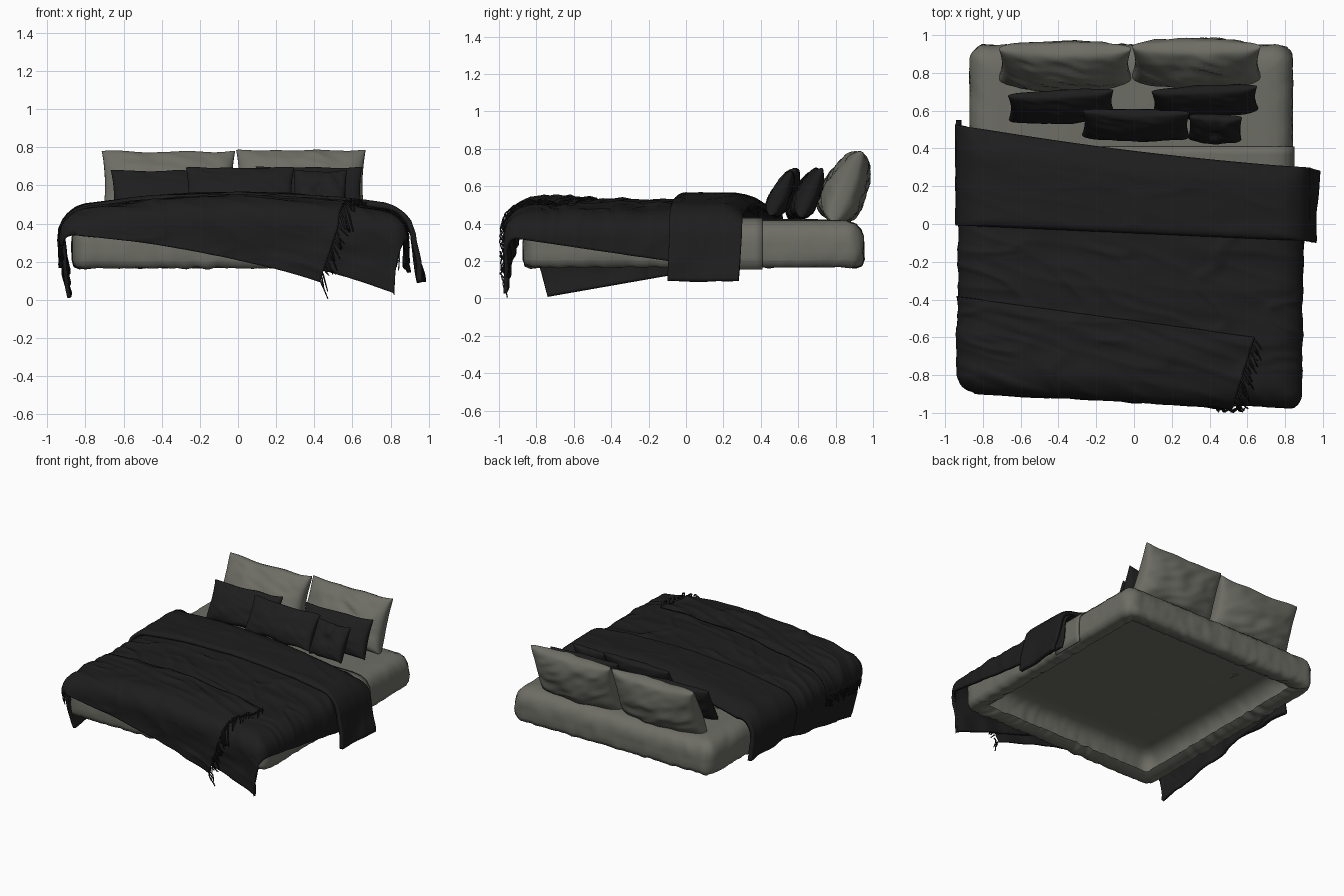
import bpy, bmesh, math, random
from mathutils import Vector, Euler, noise

if "Cube" in bpy.data.objects:
    bpy.data.objects.remove(bpy.data.objects["Cube"])

random.seed(4)


def material(name, col):
    m = bpy.data.materials.new(name)
    m.diffuse_color = (*col, 1)
    m.use_nodes = True
    m.node_tree.nodes["Principled BSDF"].inputs["Base Color"].default_value = m.diffuse_color
    return m


GREY = material("warm_grey_linen", (0.155, 0.155, 0.132))
BLACK = material("charcoal_black_fabric", (0.0125, 0.0125, 0.013))


def n3(x, y, z=0.0):
    return noise.noise(Vector((x, y, z)))


def clamp(v, a, b):
    return max(a, min(b, v))


def finish(bm, name, mat, thick=0.0):
    me = bpy.data.meshes.new(name)
    bm.to_mesh(me)
    bm.free()
    me.materials.append(mat)
    for p in me.polygons:
        p.use_smooth = True
    ob = bpy.data.objects.new(name, me)
    bpy.context.collection.objects.link(ob)
    if thick:
        s = ob.modifiers.new("thickness", 'SOLIDIFY')
        s.thickness, s.offset = thick, -1
    return ob


def add_grid(bm, nu, nv, f):
    """Sheet of nu x nv cells, f(u, v) gives the position for u, v in 0..1."""
    vs = [[bm.verts.new(f(i / nu, j / nv)) for j in range(nv + 1)] for i in range(nu + 1)]
    for i in range(nu):
        for j in range(nv):
            bm.faces.new((vs[i][j], vs[i + 1][j], vs[i + 1][j + 1], vs[i][j + 1]))


def quad(fl, fr, br, bl, u, v):
    """Point of a flat cloth with four given corners."""
    a, b = Vector(fl).lerp(Vector(fr), u), Vector(bl).lerp(Vector(br), u)
    return a.lerp(b, v)


def drape(X, Y, off=0.0, flare=0.0, rough=1.0):
    """Lay a flat cloth point over the rounded bed and let the excess hang."""
    r, hx, cx = 0.08, 0.91, -0.02
    yy = Y + 0.055 * X
    sx = 1 if X > cx else -1
    qx, qy = abs(X - cx) - (hx - r), (-0.925 + r) - yy
    if qx > 0 and qy > 0:
        l = math.hypot(qx, qy)
        d, n = l - r, Vector((sx * qx / l, -qy / l))
    elif qx > qy:
        d, n = qx - r, Vector((sx, 0))
    else:
        d, n = qy - r, Vector((0, -1))
    hang = max(d, 0)
    c = clamp(1 + d / 0.14, 0, 1)
    up = math.sqrt(1 - c * c)
    px, py = X - n.x * hang, Y - n.y * hang
    # long folds running across the bed, plus sharper creases
    f = n3(X * 1.6 + Y, Y * 6 - X * 1.3)
    g = 1 - 2 * abs(n3(X * 1.5 + 3, Y * 8 + X * 1.8, 2))
    h = max(0, 1 - 6 * abs(n3(X * 1.8 - Y, Y * 5 + X * 2.2, 9)))
    w = rough * (0.012 * f + 0.008 * g * abs(g) + 0.01 * h)
    wave = 0.03 * n3(X * 5, Y * 5, 7) * min(hang * 5, 1)
    out = off * c * (1 if n.x >= 0 else 0.4) + wave + w * c * 0.5
    out += (flare if sx > 0 else -0.12) * hang * abs(n.x)
    z = 0.52 - 0.08 * abs(px / 0.92) ** 2 - 0.11 * (1 - up) - hang + (off + w) * up
    return Vector((px + n.x * out, py + n.y * out, max(z, 0.002)))


# mattress in a fitted sheet, open underneath with a tucked rim
def mattress():
    prof = [(0.13, 0.19), (0.09, 0.172), (0.04, 0.166), (0.01, 0.178), (0, 0.21), (0, 0.25),
            (0, 0.29), (0.003, 0.33), (0.018, 0.37), (0.045, 0.4), (0.09, 0.416), (0.15, 0.42)]
    nv, side = len(prof) - 1, 70

    def f(u, v):
        k = round(v * nv)
        inset, z = prof[k]
        t = (u * 4) % 4
        s, e = int(t), (t % 1) * 2 - 1
        a, b = [(e, -1), (1, e), (-e, 1), (-1, -e)][s]
        hx, hy = 0.855 - inset, 0.91 - inset
        r = max(0.09 - inset, 0)
        p = Vector((a * hx, b * hy))
        q = Vector((clamp(p.x, r - hx, hx - r), clamp(p.y, r - hy, hy - r)))
        if (p - q).length > 1e-6:
            p = q + (p - q).normalized() * r
        if k < nv:
            p *= 1 + 0.008 * n3(a * 9, b * 9, z * 10) + 0.006 * n3(a * 28, b * 28, z * 14)
            z += 0.012 * n3(a * 14, b * 14, 3) * (k < 5)
        return Vector((p.x - 0.015, p.y + 0.04, z))

    def top(u, v):
        a, b = u * 2 - 1, v * 2 - 1
        edge = min(1, 8 * (1 - max(abs(a), abs(b))))
        crease = n3(a * 7 + b * 2, b * 1.5 - a) * 0.006 * edge
        return Vector((a * 0.705 - 0.015, b * 0.76 + 0.04, 0.42 + crease))
    bm = bmesh.new()
    add_grid(bm, side * 4, nv, f)
    add_grid(bm, side, side, top)
    bmesh.ops.remove_doubles(bm, verts=bm.verts, dist=0.0004)
    bmesh.ops.recalc_face_normals(bm, faces=bm.faces)
    finish(bm, "mattress", GREY)


mattress()

# flat sheet edge showing beside the folded duvet
path = [(-0.8, 0.428), (0, 0.432), (0.70, 0.430), (0.77, 0.420), (0.815, 0.395),
        (0.842, 0.35), (0.85, 0.30), (0.85, 0.22), (0.845, 0.155)]
bm = bmesh.new()
add_grid(bm, 8, 6, lambda u, v: Vector((path[round(u * 8)][0], 0.15 + 0.26 * v, path[round(u * 8)][1])))
finish(bm, "top_sheet", GREY, 0.006)

# duvet: a slightly turned rectangle draped over the bed
bm = bmesh.new()
add_grid(bm, 150, 120, lambda u, v: drape(*quad(
    (-1.25, -0.74), (0.85, -1.29), (1.08, 0.28), (-1.05, 0.40), u, v)))
finish(bm, "duvet", BLACK, 0.02)


# turned-back band at the head end of the duvet
def fold(u, v):
    p = quad((-1.09, 0.0), (1.13, -0.10), (1.13, 0.28), (-1.09, 0.55), u, v)
    p.y -= 0.03 * math.sin(math.pi * u) * v
    q = drape(p.x, p.y, 0.042, 0.16, 0.35)
    inside = clamp((0.9 - abs(p.x)) * 8, 0, 1)
    q.z -= inside * (0.055 * clamp((v - 0.7) / 0.3, 0, 1) ** 2 + 0.018 * clamp(1 - v / 0.08, 0, 1) ** 2)
    return q


bm = bmesh.new()
add_grid(bm, 120, 36, fold)
finish(bm, "duvet_fold", BLACK, 0.028)

# throw blanket across the foot
T = [(-0.97, -0.85), (0.43, -1.25), (0.64, -0.60), (-0.97, -0.38)]


def throw_point(u, v):
    p = quad(*T, u, v)
    q = drape(p.x, p.y, 0.016)
    # gathered pleats running along the throw
    q.z += 0.018 * max(0, n3(p.x * 1.5 + 5, p.y * 13 + p.x * 4))
    return q


bm = bmesh.new()
add_grid(bm, 110, 60, throw_point)
finish(bm, "throw_blanket", BLACK, 0.01)

# fringe on both ends of the throw
bm = bmesh.new()
for end, way in ((0, Vector((-1, -0.1))), (1, Vector((0.4, -0.85)))):
    for k in range(34):
        v = (k + 0.5) / 34
        base = quad(*T, end, v)
        tip = base + way * random.uniform(0.05, 0.09) + Vector((random.uniform(-0.01, 0.02), random.uniform(-0.03, 0.03)))
        across = Vector((0.004, 0.002)) if end else Vector((0, 0.004))

        def strand(u, w):
            p = base.lerp(tip, w) + across * (2 * u - 1) * (1 - 0.5 * w)
            return drape(p.x, p.y, 0.02 + 0.01 * math.sin(w * 5 + k))
        add_grid(bm, 1, 4, strand)
finish(bm, "throw_fringe", BLACK, 0.006)


# pillows with pinched corners, sagging a little towards the bottom
def pillow(name, w, h, t, loc, lean, yaw, mat, tuft=0.0):
    rot = Euler((math.radians(-lean), 0, math.radians(yaw))).to_matrix()
    seed = loc[0] * 9
    bm = bmesh.new()
    for s in (-1, 1):
        def f(u, v):
            a, b = math.sin((u - 0.5) * math.pi), math.sin((v - 0.5) * math.pi)
            puff = max(0, (1 - a * a) * (1 - b * b))
            y = t / 2 * puff ** 0.33 * (1 - 0.25 * b)
            y -= tuft * math.exp(-(a * a + b * b) * 14)
            y += min(puff * 3, 1) * t * (0.06 * n3(a * 2 + seed, b * 2, s) + 0.05 * n3(a * 4 + b * 3, b * 3 + seed, s))
            x = w / 2 * a * (1 - 0.05 * (1 - b * b))
            z = h / 2 * b * (1 - 0.06 * (1 - a * a)) + 0.012 * n3(a * 2, b * 2, seed)
            return rot @ Vector((x, s * y, z)) + Vector(loc)
        add_grid(bm, 40, 30, f)
    bmesh.ops.remove_doubles(bm, verts=bm.verts, dist=0.0003)
    bmesh.ops.recalc_face_normals(bm, faces=bm.faces)
    finish(bm, name, mat)


pillow("sleeping_pillow_left", 0.70, 0.395, 0.225, (-0.365, 0.85, 0.595), 23, 0, GREY)
pillow("sleeping_pillow_right", 0.68, 0.405, 0.225, (0.33, 0.86, 0.60), 23, 0, GREY)
pillow("dark_pillow_left", 0.56, 0.28, 0.13, (-0.385, 0.63, 0.55), 26, 3, BLACK)
pillow("dark_pillow_right", 0.56, 0.29, 0.13, (0.375, 0.655, 0.565), 24, 3, BLACK)
pillow("dark_cushion_middle", 0.57, 0.27, 0.12, (0.01, 0.53, 0.575), 28, -1, BLACK)
pillow("dark_cushion_small", 0.28, 0.26, 0.11, (0.43, 0.51, 0.56), 26, -2, BLACK, 0.025)
